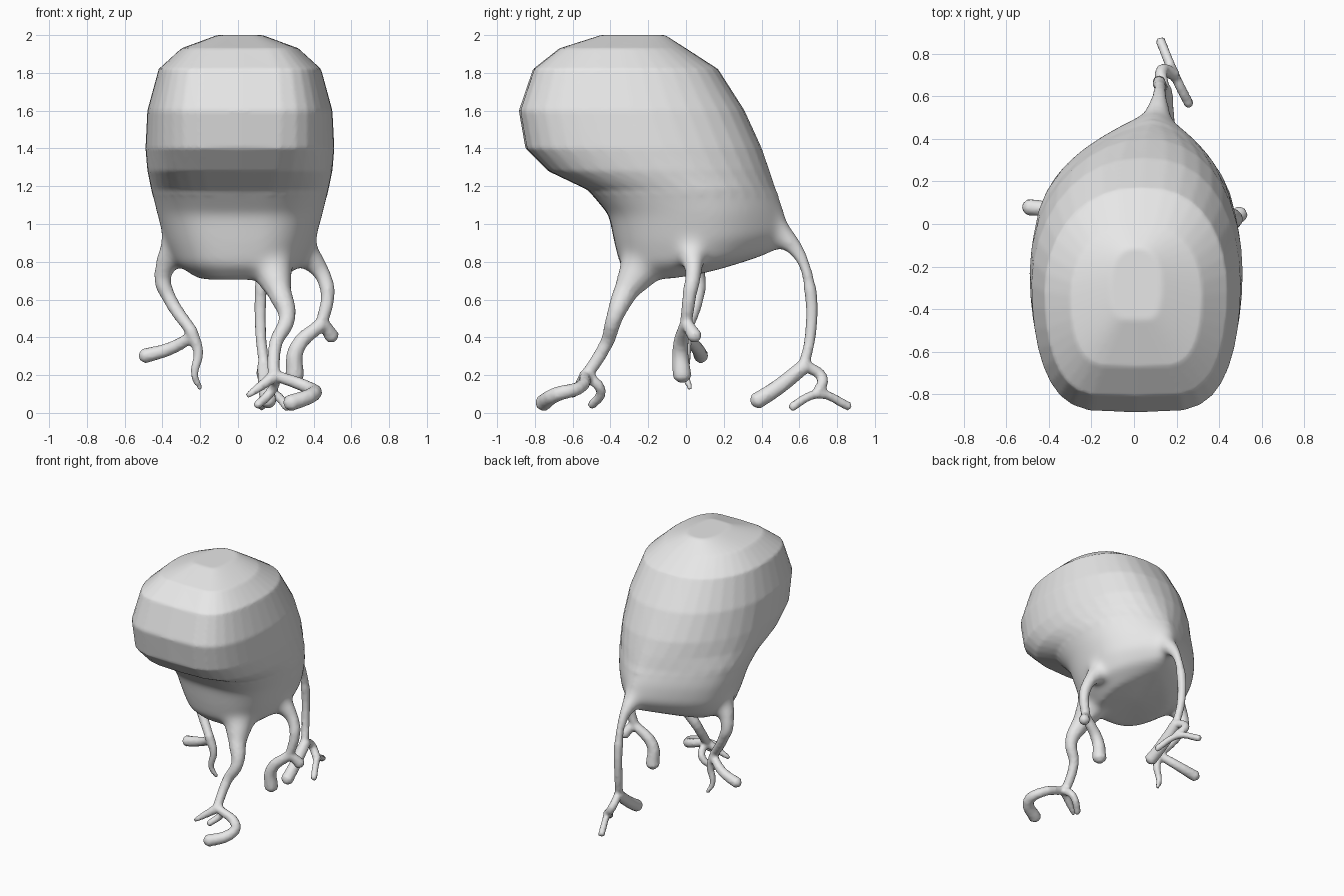
import bpy
import bmesh
import math
from mathutils import Vector

default_cube = bpy.data.objects.get("Cube")
if default_cube:
    bpy.data.objects.remove(default_cube, do_unlink=True)

# One plain grey skin for the whole creature
skin = bpy.data.materials.new("grey_skin")
skin.use_nodes = True
skin.diffuse_color = (.8, .8, .8, 1)
for node in skin.node_tree.nodes:
    if node.type == 'BSDF_PRINCIPLED':
        node.inputs["Base Color"].default_value = skin.diffuse_color


def signed_power(value, exponent):
    return math.copysign(abs(value) ** exponent, value)


def ring_points(height, front, back, half_width, depth, sides):
    """Cross-section: broad in front, more pointed and raised behind lower down."""
    points = []
    for step in range(sides):
        angle = math.tau * step / sides
        forward, sideways = math.cos(angle), math.sin(angle)
        toward_back = (1 - forward) / 2
        roundness = .35 + .35 * depth if forward > 0 else .8 + 2.5 * depth ** 3
        lean = .12 * depth * max(0, -forward) ** 2
        x = .01 + lean + half_width * signed_power(sideways, roundness)
        y = front + (back - front) * toward_back
        z = height + .13 * depth ** 4 * toward_back ** 2
        points.append((x, y, z))
    return points


def build_body(name, rings, sides=36):
    """Loft the rings from the crown down to the belly and close both ends."""
    bm = bmesh.new()
    loops = []
    for index, (height, front, back, half_width) in enumerate(rings):
        depth = index / (len(rings) - 1)
        points = ring_points(height, front, back, half_width, depth, sides)
        loops.append([bm.verts.new(point) for point in points])
    for upper, lower in zip(loops, loops[1:]):
        for a in range(sides):
            b = (a + 1) % sides
            bm.faces.new((upper[a], upper[b], lower[b], lower[a]))
    for loop in (loops[0], loops[-1]):
        cap = bm.faces.new(loop)
        bmesh.ops.poke(bm, faces=[cap])
    bmesh.ops.recalc_face_normals(bm, faces=bm.faces)
    mesh = bpy.data.meshes.new(name)
    bm.to_mesh(mesh)
    bm.free()
    mesh.materials.append(skin)
    body = bpy.data.objects.new(name, mesh)
    bpy.context.collection.objects.link(body)
    return body


def add_tube(curve, path, radii):
    """Smooth tube through the path, rounded off at its far end."""
    path = [Vector(point) for point in path]
    direction = (path[-1] - path[-2]).normalized()
    path.append(path[-1] + direction * radii[-1] * .6)
    radii = radii + [radii[-1] * .4]
    spline = curve.splines.new('BEZIER')
    spline.bezier_points.add(len(path) - 1)
    for knot, point, radius in zip(spline.bezier_points, path, radii):
        knot.co = point
        knot.radius = radius
        knot.handle_left_type = knot.handle_right_type = 'AUTO'


def make_active(*objects):
    bpy.ops.object.select_all(action='DESELECT')
    for item in objects:
        item.select_set(True)
    bpy.context.view_layer.objects.active = objects[0]


def build_leg(name, path, slim, flare, toes):
    """Leg that flares into the body, plus toes of (path, root, tip radius)."""
    curve = bpy.data.curves.new(name, 'CURVE')
    curve.dimensions = '3D'
    curve.resolution_u = 4
    curve.bevel_depth = 1
    curve.bevel_resolution = 3
    curve.use_fill_caps = True
    add_tube(curve, path, [slim + flare * .4 ** i for i in range(len(path))])
    for toe, root, tip in toes:
        last = len(toe) - 1
        add_tube(curve, toe, [root + (tip - root) * i / last for i in range(len(toe))])
    curve.materials.append(skin)
    leg = bpy.data.objects.new(name, curve)
    bpy.context.collection.objects.link(leg)
    make_active(leg)
    bpy.ops.object.convert(target='MESH')
    return bpy.context.view_layer.objects.active


def fuse_skin(parts, name, passes=30):
    """Merge the parts into one skin and soften the hips where they meet."""
    make_active(*parts)
    bpy.ops.object.join()
    creature = bpy.context.view_layer.objects.active
    creature.name = name
    remesh = creature.modifiers.new("fuse", 'REMESH')
    remesh.mode = 'VOXEL'
    remesh.voxel_size = .014
    bpy.ops.object.convert(target='MESH')
    bm = bmesh.new()
    bm.from_mesh(creature.data)
    for i in range(passes):
        floor = .66 + .12 * i / passes
        hips = [v for v in bm.verts if floor < v.co.z < 1.15]
        bmesh.ops.smooth_vert(bm, verts=hips, factor=.5,
                              use_axis_x=True, use_axis_y=True, use_axis_z=True)
    bm.to_mesh(creature.data)
    bm.free()
    creature.data.shade_smooth()


# Body rings: height, front, back, half width
body = build_body("body", [
    (2, -.45, -.11, .12),
    (1.93, -.67, 0, .31),
    (1.82, -.81, .17, .43),
    (1.6, -.885, .31, .49),
    (1.4, -.85, .4, .5),
    (1.28, -.73, .44, .49),
    (1.18, -.52, .47, .47),
    (1.05, -.41, .52, .44),
    (.9, -.38, .55, .4),
    (.78, -.35, .5, .35),
    (.7, -.26, .4, .24),
])

# Front leg: curled big toe and two small toes
front_leg = build_leg(
    "front_leg",
    [(.15, -.12, .93), (.18, -.24, .77), (.22, -.32, .64),
     (.26, -.38, .5), (.2, -.42, .37), (.19, -.54, .18)],
    slim=.03, flare=.22, toes=[
        ([(.19, -.53, .2), (.38, -.57, .13), (.4, -.68, .1), (.27, -.76, .05)], .03, .045),
        ([(.2, -.53, .2), (.05, -.6, .09)], .035, .014),
        ([(.2, -.53, .2), (.18, -.45, .12), (.1, -.5, .04)], .03, .024),
    ])

# Left leg: long knobbed toe and short knobbed toe
left_leg = build_leg(
    "left_leg",
    [(.28, .02, .96), (.35, .03, .85), (.44, .04, .75), (.475, .02, .63), (.44, 0, .47)],
    slim=.028, flare=.14, toes=[
        ([(.44, 0, .47), (.31, -.03, .34), (.3, -.02, .19)], .035, .05),
        ([(.45, 0, .48), (.5, .05, .4)], .03, .04),
    ])

# Right leg: thin claw and knobbed toe
right_leg = build_leg(
    "right_leg",
    [(-.26, .02, .96), (-.34, .03, .85), (-.4, .06, .73), (-.37, .06, .62), (-.25, 0, .44)],
    slim=.028, flare=.14, toes=[
        ([(-.25, 0, .44), (-.21, 0, .32), (-.23, 0, .2), (-.2, .02, .13)], .035, .014),
        ([(-.23, 0, .41), (-.36, .06, .34), (-.5, .08, .3)], .03, .04),
    ])

# Back leg: thick forward toe, and a rear toe ending in a fork
back_leg = build_leg(
    "back_leg",
    [(.1, .37, 1.05), (.11, .51, .94), (.12, .6, .84),
     (.12, .65, .7), (.12, .66, .42), (.14, .62, .24)],
    slim=.027, flare=.1, toes=[
        ([(.14, .63, .25), (.15, .48, .13), (.16, .37, .06)], .04, .045),
        ([(.14, .63, .25), (.13, .72, .19), (.19, .7, .11)], .03, .03),
        ([(.12, .87, .03), (.19, .7, .1), (.26, .56, .03)], .024, .024),
    ])

fuse_skin([body, front_leg, left_leg, right_leg, back_leg], "body_with_legs")
